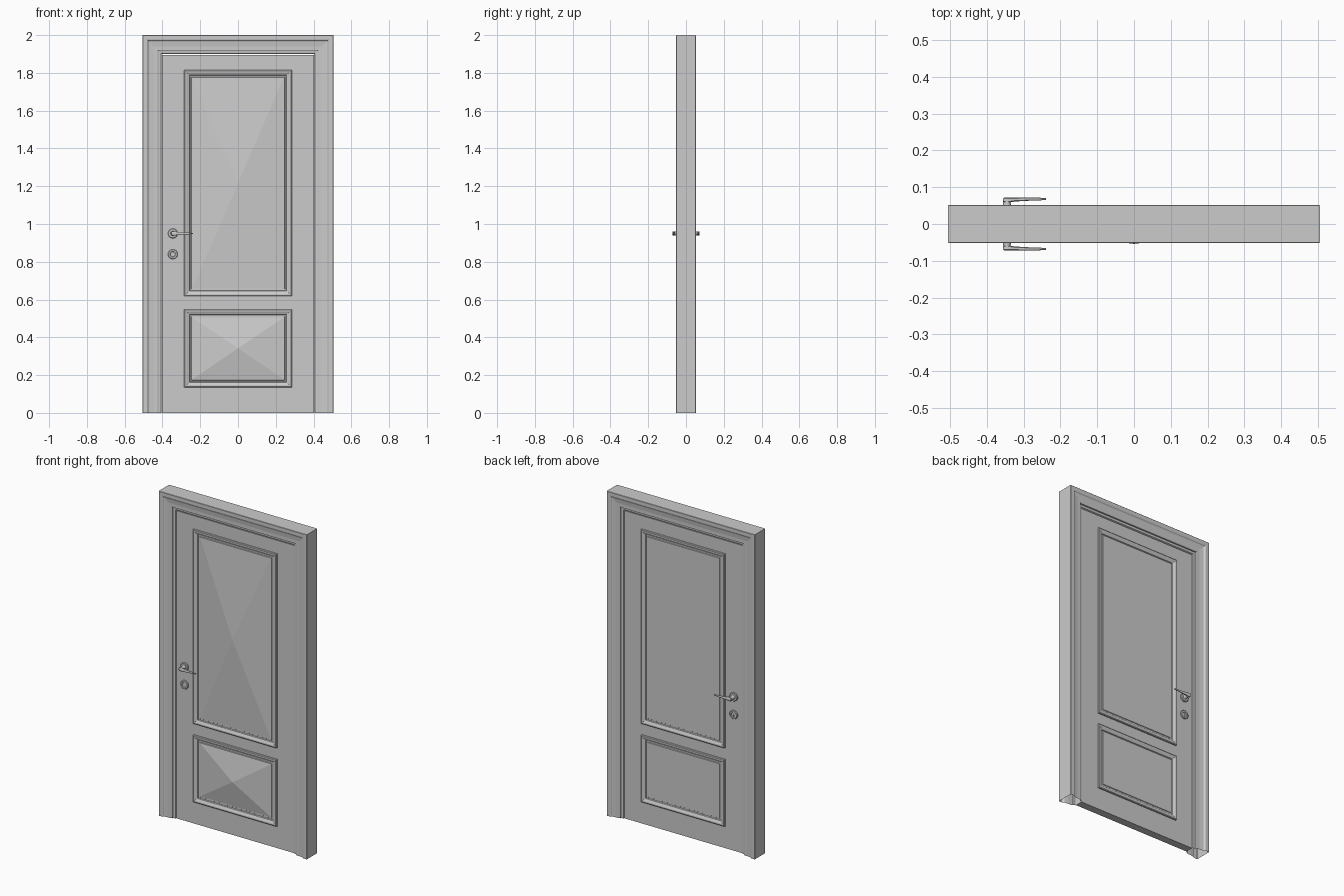
import bpy, bmesh, math
from mathutils import Matrix, Vector

if "Cube" in bpy.data.objects:
    bpy.data.objects.remove(bpy.data.objects["Cube"])

FACE = 0.024            # half thickness of the door leaf


def finish(bm, name, smooth=False):
    bmesh.ops.remove_doubles(bm, verts=bm.verts, dist=1e-5)
    bmesh.ops.recalc_face_normals(bm, faces=bm.faces)
    me = bpy.data.meshes.new(name)
    bm.to_mesh(me)
    bm.free()
    ob = bpy.data.objects.new(name, me)
    bpy.context.collection.objects.link(ob)
    if smooth:
        bpy.ops.object.select_all(action='DESELECT')
        ob.select_set(True)
        bpy.context.view_layer.objects.active = ob
        bpy.ops.object.shade_smooth_by_angle(angle=math.radians(35))
    return ob


def bridge(bm, a, b, closed):
    n = len(a)
    for i in range(n if closed else n - 1):
        j = (i + 1) % n
        bm.faces.new((a[i], a[j], b[j], b[i]))


# Door frame: mitred moulding section swept up, over and down
def door_frame():
    half = [(0.0, 0.050), (0.002, 0.052), (0.022, 0.052), (0.027, 0.050),
            (0.031, 0.045), (0.037, 0.043), (0.060, 0.040), (0.078, 0.040),
            (0.083, 0.037), (0.085, 0.031), (0.098, 0.029), (0.101, 0.024)]
    section = [(u, -y) for u, y in half] + [(u, y) for u, y in reversed(half)]
    bm = bmesh.new()
    rings = []
    for u, y in section:
        x, z = 0.505 - u, 2.0 - u
        rings.append([bm.verts.new((px, y, pz))
                      for px, pz in ((-x, 0), (-x, z), (x, z), (x, 0))])
    for i, r in enumerate(rings):
        bridge(bm, r, rings[(i + 1) % len(rings)], False)
    finish(bm, "door_frame")


# Door leaf: slab with two panel openings
def door_leaf():
    xs = (-0.403, -0.285, 0.285, 0.403)
    zs = (0.0, 0.135, 0.548, 0.618, 1.815, 1.896)
    bm = bmesh.new()
    grid = [[bm.verts.new((x, -FACE, z)) for x in xs] for z in zs]
    for k in range(len(zs) - 1):
        for i in range(3):
            if not (i == 1 and k in (1, 3)):
                bm.faces.new((grid[k][i], grid[k][i + 1],
                              grid[k + 1][i + 1], grid[k + 1][i]))
    ret = bmesh.ops.extrude_face_region(bm, geom=bm.faces[:] + bm.edges[:] + bm.verts[:],
                                        use_keep_orig=True)
    new = [g for g in ret["geom"] if isinstance(g, bmesh.types.BMVert)]
    bmesh.ops.translate(bm, verts=new, vec=(0, 2 * FACE, 0))
    finish(bm, "door_leaf")


# Panel with raised moulding: pyramid on the front, flat on the back
def panel(name, z0, z1, side, tip):
    section = [(0.0, 0.0), (0.0, 0.007), (0.004, 0.010), (0.012, 0.010),
               (0.020, 0.006), (0.027, 0.003), (0.030, -0.003),
               (0.037, -0.003), (0.039, 0.0), (0.044, 0.0)]
    bm = bmesh.new()
    prev = None
    for u, h in section:
        x, a, b, y = 0.285 - u, z0 + u, z1 - u, side * (FACE + h)
        ring = [bm.verts.new((px, y, pz))
                for px, pz in ((-x, a), (x, a), (x, b), (-x, b))]
        if prev:
            bridge(bm, prev, ring, True)
        prev = ring
    if tip:
        apex = bm.verts.new((0, side * tip, (z0 + z1) / 2))
        for i in range(4):
            bm.faces.new((prev[i], prev[(i + 1) % 4], apex))
    else:
        bm.faces.new(prev)
    finish(bm, name)


# Turned round part: (radius, distance from y = 0) profile
def turned(name, x, z, side, profile, n=24):
    bm = bmesh.new()
    prev = None
    for r, d in profile:
        ring = [bm.verts.new((x + r * math.cos(2 * math.pi * i / n), side * d,
                              z + r * math.sin(2 * math.pi * i / n))) for i in range(n)]
        if prev:
            bridge(bm, prev, ring, True)
        prev = ring
    bm.faces.new(prev)
    finish(bm, name, True)


# Tapered lever arm: top-view stations (x, inner y, outer y, half height)
def lever(name, side):
    stations = [(-0.356, 0.061, 0.069, 0.009), (-0.353, 0.059, 0.072, 0.011),
                (-0.335, 0.059, 0.072, 0.011), (-0.325, 0.061, 0.072, 0.009),
                (-0.290, 0.063, 0.072, 0.006), (-0.239, 0.065, 0.071, 0.003)]
    bm = bmesh.new()
    prev = None
    for x, a, b, h in stations:
        m, ry = (a + b) / 2, (b - a) / 2
        ring = [bm.verts.new((x, side * (m + ry * cy), 0.95 + h * cz))
                for cy, cz in ((-1, -.6), (-.6, -1), (.6, -1), (1, -.6),
                               (1, .6), (.6, 1), (-.6, 1), (-1, .6))]
        if prev:
            bridge(bm, prev, ring, True)
        else:
            bm.faces.new(ring)
        prev = ring
    bm.faces.new(prev)
    finish(bm, name, True)


# Keyhole insert: raised slot in the escutcheon
def keyhole(name, side):
    bm = bmesh.new()
    bmesh.ops.create_cube(bm, size=1, matrix=Matrix.Translation(
        Vector((-0.345, side * 0.031, 0.835))) @ Matrix.Diagonal((0.005, 0.006, 0.016, 1)))
    finish(bm, name)


door_frame()
door_leaf()
for label, side in (("front", -1), ("back", 1)):
    tip = 0.054 if side < 0 else None
    panel(label + "_upper_panel", 0.618, 1.815, side, tip)
    panel(label + "_lower_panel", 0.135, 0.548, side, tip)
    turned(label + "_handle_rosette", -0.345, 0.95, side,
           [(0.026, FACE), (0.026, 0.031), (0.023, 0.034), (0.013, 0.034),
            (0.011, 0.038), (0.010, 0.062)])
    turned(label + "_keyhole_rosette", -0.345, 0.84, side,
           [(0.026, FACE), (0.026, 0.031), (0.023, 0.034), (0.015, 0.034), (0.013, 0.031)])
    lever(label + "_handle_lever", side)
    keyhole(label + "_keyhole", side)
